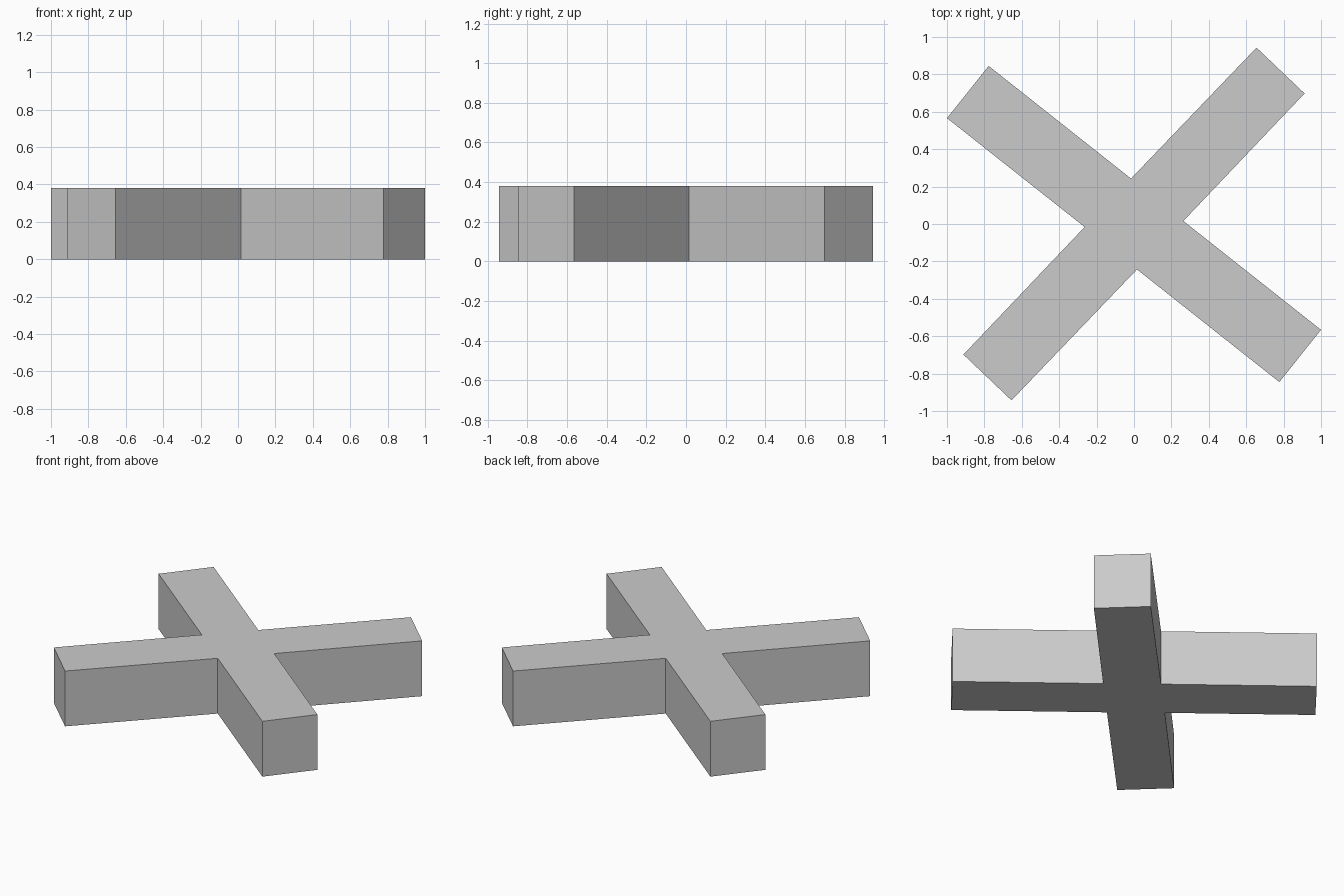
import bpy, bmesh

if "Cube" in bpy.data.objects:
    bpy.data.objects.remove(bpy.data.objects["Cube"])

HEIGHT = 0.38

# Half of the cross outline: upper left arm end, upper notch, upper right arm end, right notch
half = [(-1.0, 0.566), (-0.777, 0.845), (-0.016, 0.243),
        (0.655, 0.943), (0.912, 0.698), (0.264, 0.016)]
# The other half is the same outline turned by 180 degrees
outline = half + [(-x, -y) for x, y in half]

# Extrude the outline into a solid cross
bm = bmesh.new()
base = bm.faces.new([bm.verts.new((x, y, 0)) for x, y in outline])
result = bmesh.ops.extrude_face_region(bm, geom=[base], use_keep_orig=True)
top = [v for v in result["geom"] if isinstance(v, bmesh.types.BMVert)]
bmesh.ops.translate(bm, verts=top, vec=(0, 0, HEIGHT))
bmesh.ops.recalc_face_normals(bm, faces=bm.faces[:])

mesh = bpy.data.meshes.new("crossed_beams")
bm.to_mesh(mesh)
bm.free()
bpy.context.collection.objects.link(bpy.data.objects.new("crossed_beams", mesh))
